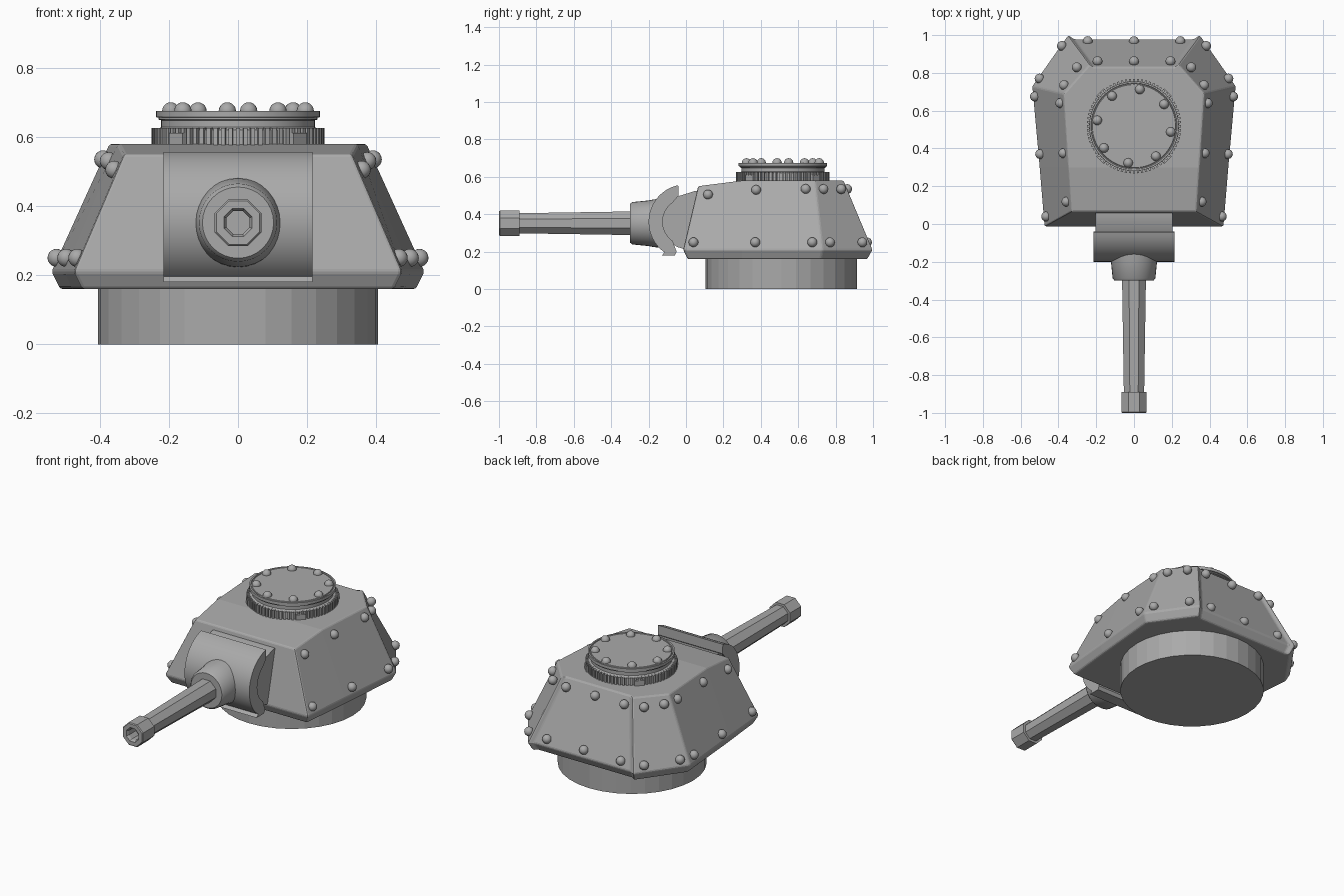
import bpy, bmesh, math
from mathutils import Matrix, Vector

cube = bpy.data.objects.get("Cube")
if cube:
    bpy.data.objects.remove(cube)

steel = bpy.data.materials.new("grey steel")
steel.use_nodes = True
GREY = (0.4, 0.4, 0.4, 1)
steel.diffuse_color = GREY
steel.node_tree.nodes["Principled BSDF"].inputs["Base Color"].default_value = GREY


def finish(name, bm, smooth=None, bevel=0):
    bmesh.ops.recalc_face_normals(bm, faces=bm.faces)
    mesh = bpy.data.meshes.new(name)
    bm.to_mesh(mesh)
    bm.free()
    mesh.materials.append(steel)
    obj = bpy.data.objects.new(name, mesh)
    bpy.context.collection.objects.link(obj)
    if bevel:
        mod = obj.modifiers.new("soft edges", "BEVEL")
        mod.width = bevel
        mod.segments = 2
        mod.limit_method = "ANGLE"
    if smooth:
        bpy.ops.object.select_all(action="DESELECT")
        obj.select_set(True)
        bpy.context.view_layer.objects.active = obj
        bpy.ops.object.shade_smooth_by_angle(angle=math.radians(smooth))
    return obj


def bridge(bm, a, b):
    for i in range(len(a)):
        j = (i + 1) % len(a)
        bm.faces.new((a[i], a[j], b[j], b[i]))


def lathe(name, profile, sides, matrix, smooth=None, phase=0.0):
    """Turn (radius, height) points round the local z axis, capping both ends."""
    bm = bmesh.new()
    rings = []
    for r, h in profile:
        angles = [math.tau * (i + phase) / sides for i in range(sides)]
        rings.append([bm.verts.new(matrix @ Vector((r * math.cos(a), r * math.sin(a), h)))
                      for a in angles])
    for a, b in zip(rings, rings[1:]):
        bridge(bm, a, b)
    bm.faces.new(rings[0])
    bm.faces.new(rings[-1])
    return finish(name, bm, smooth)


def extrude_x(name, outline, half, smooth=None, bevel=0):
    """Extrude a (y, z) outline across the width."""
    bm = bmesh.new()
    ends = [[bm.verts.new((x, y, z)) for y, z in outline] for x in (-half, half)]
    bridge(bm, *ends)
    for end in ends:
        bm.faces.new(end)
    return finish(name, bm, smooth, bevel)


def arc(cy, cz, r, start, end, steps):
    angles = [math.radians(start + (end - start) * i / steps) for i in range(steps + 1)]
    return [(cy + r * math.cos(a), cz + r * math.sin(a)) for a in angles]


# Turret ring
ring_at = Matrix.Translation((0, 0.51, 0))
lathe("turret_ring", [(0.405, 0), (0.405, 0.18)], 32, ring_at)

# Armoured hull: half outlines from front to back, mirrored
lower = [(0.45, 0.01, 0.16), (0.48, 0.3, 0.16), (0.515, 0.72, 0.16), (0.335, 0.972, 0.16), (0.31, 0.952, 0.16)]
waist = [(0.475, -0.015, 0.21), (0.501, 0.3, 0.21), (0.54, 0.73, 0.21), (0.35, 1.0, 0.21), (0.32, 0.98, 0.21)]
roof = [(0.33, 0.065, 0.55), (0.346, 0.3, 0.58), (0.372, 0.69, 0.58), (0.235, 0.845, 0.58), (0.21, 0.83, 0.58)]
bm = bmesh.new()
loops = []
for half in (lower, waist, roof):
    loops.append([bm.verts.new(p) for p in half]
                 + [bm.verts.new((-x, y, z)) for x, y, z in reversed(half)])
for a, b in zip(loops, loops[1:]):
    bridge(bm, a, b)
bm.faces.new(loops[0])
top = loops[2]
bm.faces.new((top[0], top[1], top[8], top[9]))
bm.faces.new(top[1:9])
finish("turret_hull", bm, bevel=0.008)

# Gun shield with a hollow back, and the drum inside it
shield = arc(0.0, 0.36, 0.2, 102, 242, 20)
shield[-1] = (-0.13, 0.18)
shield += [(-0.06, 0.18), (-0.05, 0.2)] + arc(0.0, 0.36, 0.125, 235, 125, 12) + [(-0.04, 0.5)]
extrude_x("gun_shield", shield, 0.215, smooth=30)
drum = [(0.1, 0.52), (0.05, 0.525)] + arc(0.02, 0.36, 0.15, 115, 245, 14) + [(0.02, 0.205), (0.1, 0.21)]
extrude_x("shield_drum", drum, 0.205, smooth=30)

# Gun: local z runs forward from the shield
gun_at = Matrix.Translation((0, 0, 0.352)) @ Matrix.Rotation(math.radians(90), 4, "X")
lathe("gun_collar", [(0.13, 0.12), (0.128, 0.17), (0.122, 0.2), (0.113, 0.288), (0.103, 0.3), (0.06, 0.3)],
      32, gun_at, smooth=35)
lathe("gun_barrel", [(0.069, 0.25), (0.058, 0.9)], 8, gun_at, phase=0.5)
lathe("muzzle", [(0.05, 0.89), (0.073, 0.89), (0.073, 0.995), (0.068, 1.0), (0.044, 1.0), (0.036, 0.985), (0.036, 0.92)],
      8, gun_at, phase=0.5)

# Cupola and round hatch
HATCH_Y = 0.518
hatch_at = Matrix.Translation((0, HATCH_Y, 0))
lathe("cupola", [(0.238, 0.56), (0.238, 0.62), (0.222, 0.628), (0.222, 0.66)], 64, hatch_at, smooth=30)
lathe("hatch_lid", [(0.222, 0.648), (0.23, 0.65), (0.23, 0.656), (0.237, 0.657), (0.237, 0.675),
                    (0.228, 0.675), (0.226, 0.671), (0.222, 0.671), (0.22, 0.675)], 64, hatch_at, smooth=30)


def radial_boxes(name, count, size, radius, z, offset):
    bm = bmesh.new()
    for i in range(count):
        turn = Matrix.Rotation(math.tau * (i + offset) / count, 4, "Z")
        place = hatch_at @ turn @ Matrix.Translation((radius, 0, z)) @ Matrix.Diagonal((*size, 1))
        bmesh.ops.create_cube(bm, size=1, matrix=place)
    finish(name, bm)


radial_boxes("cupola_ribs", 72, (0.022, 0.012, 0.05), 0.239, 0.6, 0)
radial_boxes("cupola_blocks", 4, (0.03, 0.055, 0.035), 0.239, 0.593, 0.5)


# Domed rivets
def rivets(name, points, radius):
    bm = bmesh.new()
    for p in points:
        bmesh.ops.create_uvsphere(bm, u_segments=16, v_segments=10, radius=radius,
                                  matrix=Matrix.Translation(p))
    finish(name, bm, smooth=40)


low = [(0.465, 0.04), (0.497, 0.37), (0.525, 0.675), (0.5, 0.77), (0.382, 0.943), (0.245, 0.968)]
high = [(0.358, 0.118, 0.505), (0.374, 0.375, 0.53), (0.39, 0.64, 0.535), (0.37, 0.735, 0.535),
        (0.303, 0.83, 0.535), (0.193, 0.862, 0.535)]
side = [(x, y, 0.25) for x, y in low] + high
rivets("hull_rivets", [(s * x, y, z) for x, y, z in side for s in (-1, 1)]
       + [(0, 0.968, 0.25), (0, 0.862, 0.535)], 0.026)
angles = [math.radians(81 + 45 * i) for i in range(8)]
rivets("hatch_rivets", [(0.197 * math.cos(a), HATCH_Y + 0.197 * math.sin(a), 0.675) for a in angles], 0.025)
